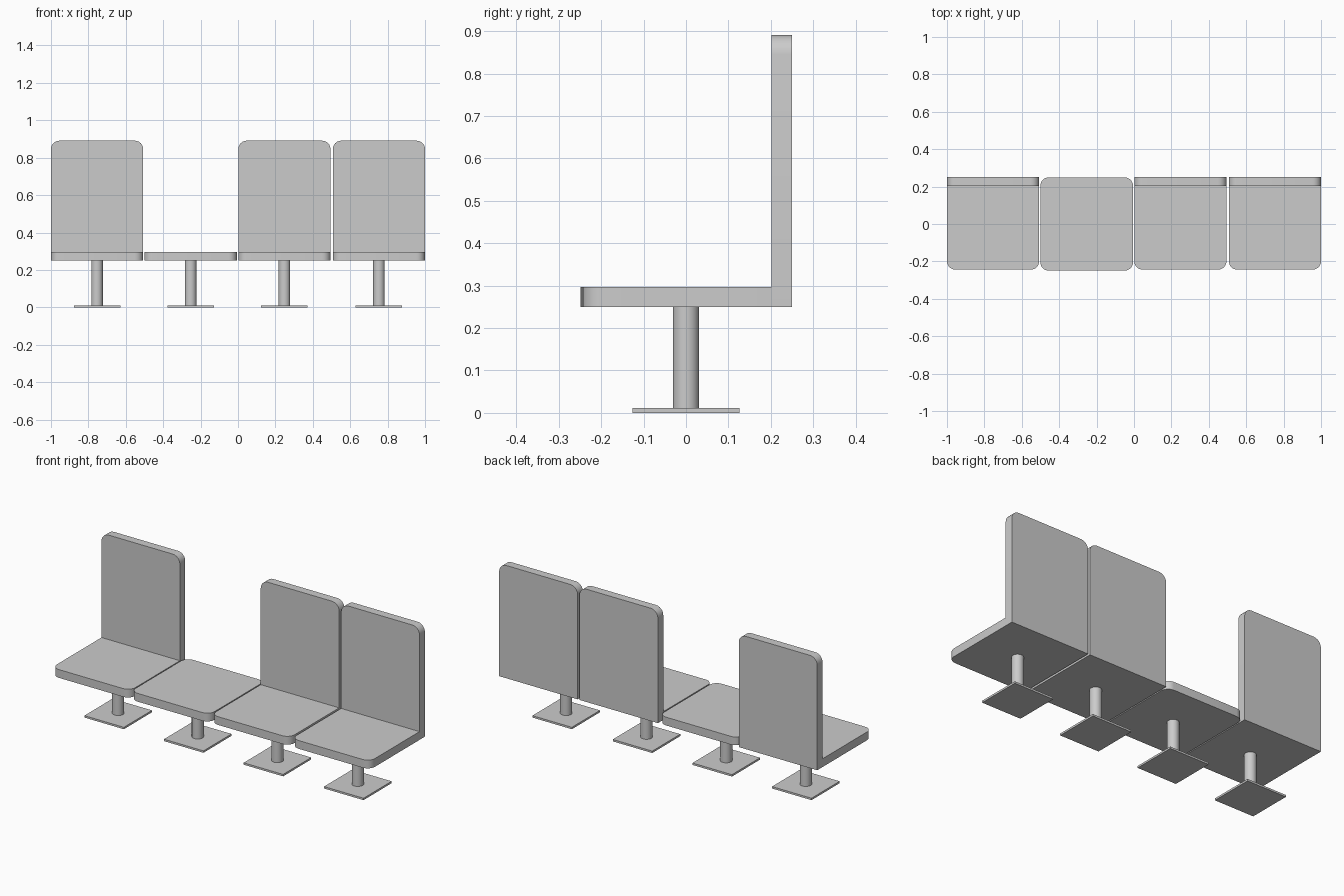
import bpy, bmesh, math

if "Cube" in bpy.data.objects:
    bpy.data.objects.remove(bpy.data.objects["Cube"])

RADIUS = 0.045


def finish(bm, name):
    mesh = bpy.data.meshes.new(name)
    bm.to_mesh(mesh)
    bm.free()
    obj = bpy.data.objects.new(name, mesh)
    bpy.context.collection.objects.link(obj)
    bpy.ops.object.select_all(action='DESELECT')
    obj.select_set(True)
    bpy.context.view_layer.objects.active = obj
    bpy.ops.object.shade_smooth_by_angle(angle=math.radians(30))
    return obj


def slab(name, lo, hi, rounded=None):
    """Box from lo to hi; edges whose midpoint passes `rounded` get a round bevel."""
    bm = bmesh.new()
    bmesh.ops.create_cube(bm, size=1)
    if rounded:
        edges = [e for e in bm.edges if rounded((e.verts[0].co + e.verts[1].co) / 2)]
    for v in bm.verts:
        v.co = [l + (c + 0.5) * (h - l) for c, l, h in zip(v.co, lo, hi)]
    if rounded:
        bmesh.ops.bevel(bm, geom=edges, offset=RADIUS, segments=6, profile=0.5,
                        affect='EDGES', clamp_overlap=True)
    return finish(bm, name)


def pole(name, x):
    bm = bmesh.new()
    bmesh.ops.create_cone(bm, cap_ends=True, segments=32, radius1=0.031,
                          radius2=0.031, depth=0.242)
    bmesh.ops.translate(bm, verts=bm.verts, vec=(x, 0, 0.131))
    return finish(bm, name)


# edge tests on the unit cube
vertical = lambda m: abs(m.z) < 0.1
front_vertical = lambda m: abs(m.z) < 0.1 and m.y < 0
top_sides = lambda m: abs(m.y) < 0.1 and m.z > 0 and abs(m.x) > 0.1

# row of four places: centre x, half width, has a backrest
places = [(-0.7535, 0.2465, True), (-0.253, 0.248, False),
          (0.248, 0.2465, True), (0.7535, 0.2465, True)]

for i, (x, w, has_back) in enumerate(places, 1):
    # floor plate and post
    slab(f"base_plate_{i}", (x - 0.124, -0.126, 0), (x + 0.124, 0.126, 0.011))
    pole(f"post_{i}", x)
    if has_back:
        # seat cushion with upright backrest behind it
        slab(f"seat_{i}", (x - w, -0.244, 0.25), (x + w, 0.202, 0.297), front_vertical)
        slab(f"backrest_{i}", (x - w, 0.202, 0.25), (x + w, 0.25, 0.891), top_sides)
    else:
        # backless stool cushion
        slab(f"stool_seat_{i}", (x - w, -0.249, 0.25), (x + w, 0.249, 0.297), vertical)
